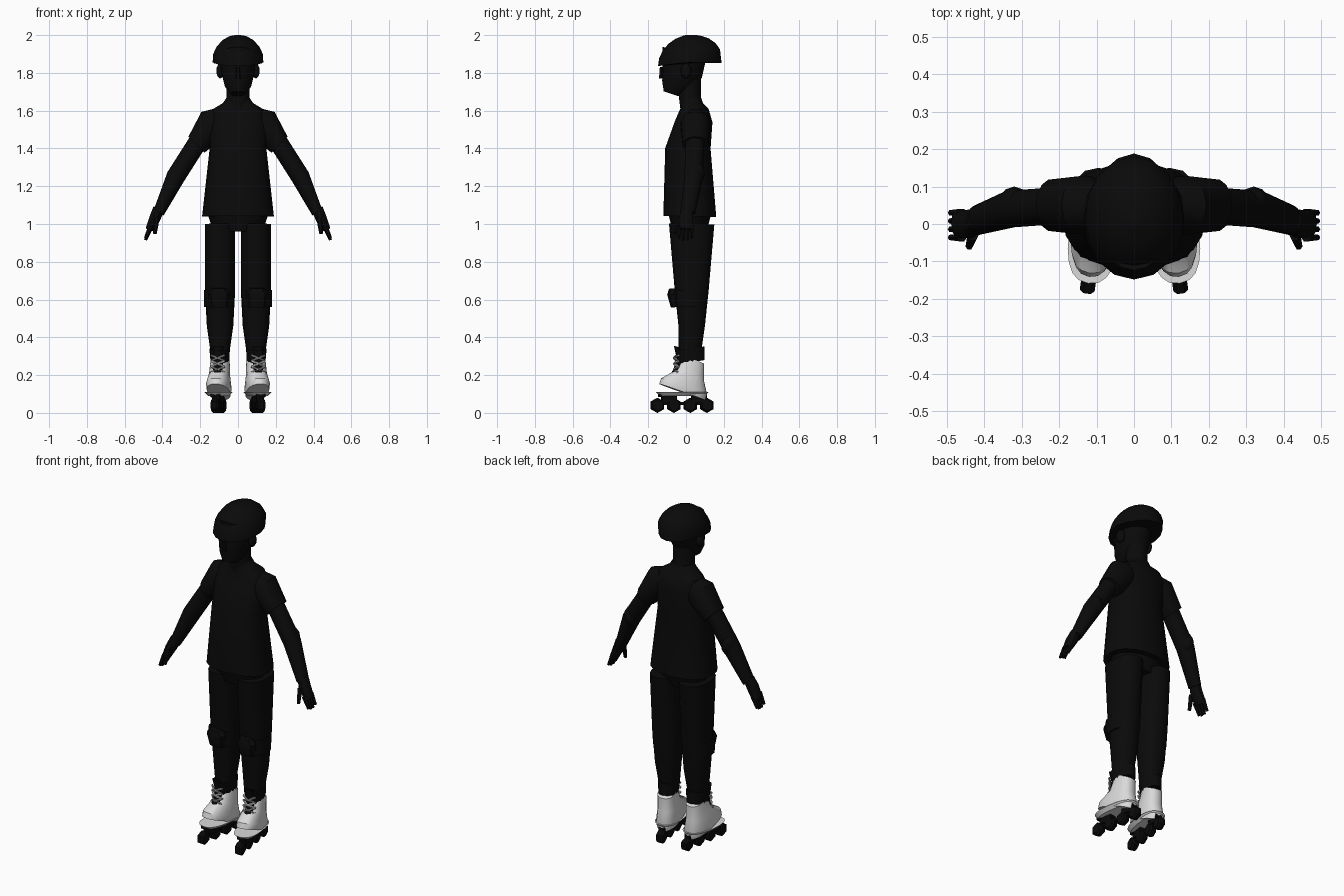
import bpy, bmesh, math
from mathutils import Vector, Matrix

default_cube = bpy.data.objects.get("Cube")
if default_cube:
    bpy.data.objects.remove(default_cube)


def material(name, level):
    mat = bpy.data.materials.new(name)
    mat.use_nodes = True
    colour = (level, level, level, 1)
    mat.diffuse_color = colour
    shader = next(node for node in mat.node_tree.nodes if node.type == 'BSDF_PRINCIPLED')
    shader.inputs["Base Color"].default_value = colour
    return mat


BLACK = material("black", .003)
WHITE = material("boot white", .7)
GREY = material("lace grey", .35)

# Each skate stands under its leg and toes out slightly
SKATE = Matrix.Translation((.1, 0, 0)) @ Matrix.Rotation(math.radians(8), 4, 'Z')


def finish(name, bm, mat=BLACK, mirror=False, place=None):
    if place:
        bm.transform(place)
    bmesh.ops.recalc_face_normals(bm, faces=bm.faces)
    mesh = bpy.data.meshes.new(name)
    bm.to_mesh(mesh)
    bm.free()
    mesh.materials.append(mat)
    part = bpy.data.objects.new(name, mesh)
    bpy.context.collection.objects.link(part)
    bpy.ops.object.select_all(action='DESELECT')
    part.select_set(True)
    bpy.context.view_layer.objects.active = part
    bpy.ops.object.shade_smooth_by_angle(angle=math.radians(35))
    if mirror:
        modifier = part.modifiers.new("mirror", 'MIRROR')
        modifier.use_mirror_merge = False


def rounded(value, power):
    return math.copysign(abs(value) ** power, value)


def loft(name, rings, sides=14, power=1, adjust=None, **options):
    """Skin rings of (x, y, z, half width, half depth) set square to their overall direction."""
    bm = bmesh.new()
    along = (Vector(rings[-1][:3]) - Vector(rings[0][:3])).normalized()
    across = Vector((0, 1, 0)).cross(along).normalized()
    deep = along.cross(across)
    loops = []
    for x, y, z, width, depth in rings:
        loop = []
        for i in range(sides):
            turn = math.tau * i / sides
            point = Vector((x, y, z))
            point += across * width * rounded(math.cos(turn), power)
            point += deep * depth * rounded(math.sin(turn), power)
            loop.append(bm.verts.new(adjust(point) if adjust else point))
        loops.append(loop)
    for lower, upper in zip(loops, loops[1:]):
        for i in range(sides):
            bm.faces.new((lower[i - 1], lower[i], upper[i], upper[i - 1]))
    bm.faces.new(loops[0])
    bm.faces.new(loops[-1])
    finish(name, bm, **options)


def upright(name, rows, x=0, **options):
    """Loft level rings from rows of (height, centre y, half width, half depth)."""
    loft(name, [(x, y, z, width, depth) for z, y, width, depth in rows], **options)


def solid(name, centre, size, ball=False, **options):
    """Make a ball or a box from its centre and its half sizes."""
    bm = bmesh.new()
    matrix = Matrix.LocRotScale(Vector(centre), None, Vector(size))
    if ball:
        bmesh.ops.create_icosphere(bm, subdivisions=2, radius=1, matrix=matrix)
    else:
        bmesh.ops.create_cube(bm, size=2, matrix=matrix)
    finish(name, bm, **options)


# Shirt and sleeves
upright("shirt", [(1.04, .02, .19, .14), (1.4, .01, .15, .12), (1.54, .04, .16, .1),
                  (1.61, .045, .13, .075), (1.64, .03, .08, .06), (1.67, .03, .06, .05)],
        sides=20, power=.85)
loft("sleeve", [(.08, .05, 1.56, .07, .06), (.13, .05, 1.53, .09, .08), (.22, .05, 1.42, .06, .07)],
     mirror=True)

# Arms and elbow pads
loft("arm", [(.19, .05, 1.47, .05, .05), (.33, .04, 1.25, .05, .05), (.42, .01, 1.06, .03, .04)],
     mirror=True)
solid("elbow_pad", (.32, .06, 1.27), (.04, .04, .06), ball=True, mirror=True)

# Hands, with fingers fanned from front to back
loft("palm", [(.42, .01, 1.08, .03, .03), (.44, 0, 1.03, .03, .04), (.47, 0, .97, .02, .04)],
     sides=10, mirror=True)
for finger in range(4):
    y = .03 - finger * .022
    tip = .91 + .01 * abs(finger - 1.5)
    loft(f"finger_{finger + 1}", [(.46, y, .99, .015, .012), (.49, y, tip, .008, .008)],
         sides=6, mirror=True)
loft("thumb", [(.43, -.03, 1.03, .015, .015), (.44, -.06, .95, .01, .01)], sides=6, mirror=True)

# Head and neck
upright("neck", [(1.6, .03, .07, .06), (1.68, .02, .06, .06), (1.8, .02, .06, .06)])
upright("head", [(1.69, -.08, .04, .04), (1.73, -.05, .07, .08), (1.81, -.02, .09, .11),
                 (1.9, -.01, .09, .12)], sides=16)
loft("nose", [(0, -.13, 1.77, .015, .015), (0, -.13, 1.83, .01, .01)], sides=6)
solid("ear", (.095, 0, 1.81), (.02, .03, .04), ball=True, mirror=True)


# Helmet: a dome whose rim droops and narrows to the back
def droop(point):
    if point.y > 0 and point.z < 1.9:
        point.z -= point.y / 6
        point.x *= 1 - point.y
    return point


dome = [math.radians(angle) for angle in range(0, 90, 17)]
upright("helmet", [(1.86 + .14 * math.sin(a), .02 * math.cos(a), .137 * math.cos(a), .17 * math.cos(a))
                   for a in dome] + [(2, 0, .01, .01)], sides=16, adjust=droop)

# Trousers and knee pads
upright("hips", [(.96, .02, .13, .09), (1.08, .02, .17, .12)], sides=16)
upright("trouser_leg", [(.32, .02, .05, .06), (.46, .03, .07, .07), (.65, .03, .08, .09),
                        (1, .03, .08, .12)], x=.095, sides=16, power=.85, mirror=True)
upright("knee_band", [(.56, .02, .08, .08), (.65, .02, .08, .09)], x=.1, sides=16, power=.8,
        mirror=True)
upright("knee_cap", [(.56, -.05, .05, .03), (.63, -.06, .06, .04), (.66, -.06, .04, .03)], x=.1,
        sides=8, mirror=True)

# Skate boots
skate = dict(mirror=True, place=SKATE)
upright("boot_sole", [(.09, -.02, .05, .12), (.11, -.02, .07, .14)],
        mat=WHITE, sides=20, power=.8, **skate)
upright("boot", [(.11, -.02, .06, .13), (.14, -.01, .065, .13), (.2, .02, .055, .08),
                 (.28, .04, .05, .06)], mat=WHITE, sides=20, power=.85, **skate)
upright("boot_cuff", [(.27, .03, .05, .07), (.34, .02, .055, .08)], **skate)
loft("boot_tongue", [(0, -.11, .15, .03, .02), (0, -.05, .22, .025, .02), (0, -.03, .28, .025, .02),
                     (0, -.05, .35, .03, .015)], sides=8, **skate)


# Crossed laces follow the front of the tongue
def lace_front(z):
    return min(-.065, z - .285)


for row in range(5):
    low = .155 + row * .03
    middle, high = low + .015, low + .03
    for side, label in ((-.037, "inner"), (.037, "outer")):
        loft(f"lace_{label}_{row + 1}",
             [(side, lace_front(low) + .02, low, .006, .006),
              (0, lace_front(middle), middle, .006, .006),
              (-side, lace_front(high) + .02, high, .006, .006)],
             mat=WHITE if row % 2 else GREY, sides=6, **skate)

# Wheel frame, mounts and four wheels
solid("frame_rail", (0, -.02, .05), (.01, .13, .007), **skate)
solid("front_mount", (0, -.09, .075), (.02, .04, .02), **skate)
solid("rear_mount", (0, .07, .075), (.02, .04, .02), **skate)
solid("toe_bumper", (0, -.13, .095), (.025, .015, .01), **skate)
for wheel in range(4):
    y = .088 * wheel - .153
    profile = ((-.02, .03), (-.01, .04), (.01, .04), (.02, .03))
    loft(f"wheel_{wheel + 1}", [(x, y, .04, radius, radius) for x, radius in profile],
         sides=6, **skate)
